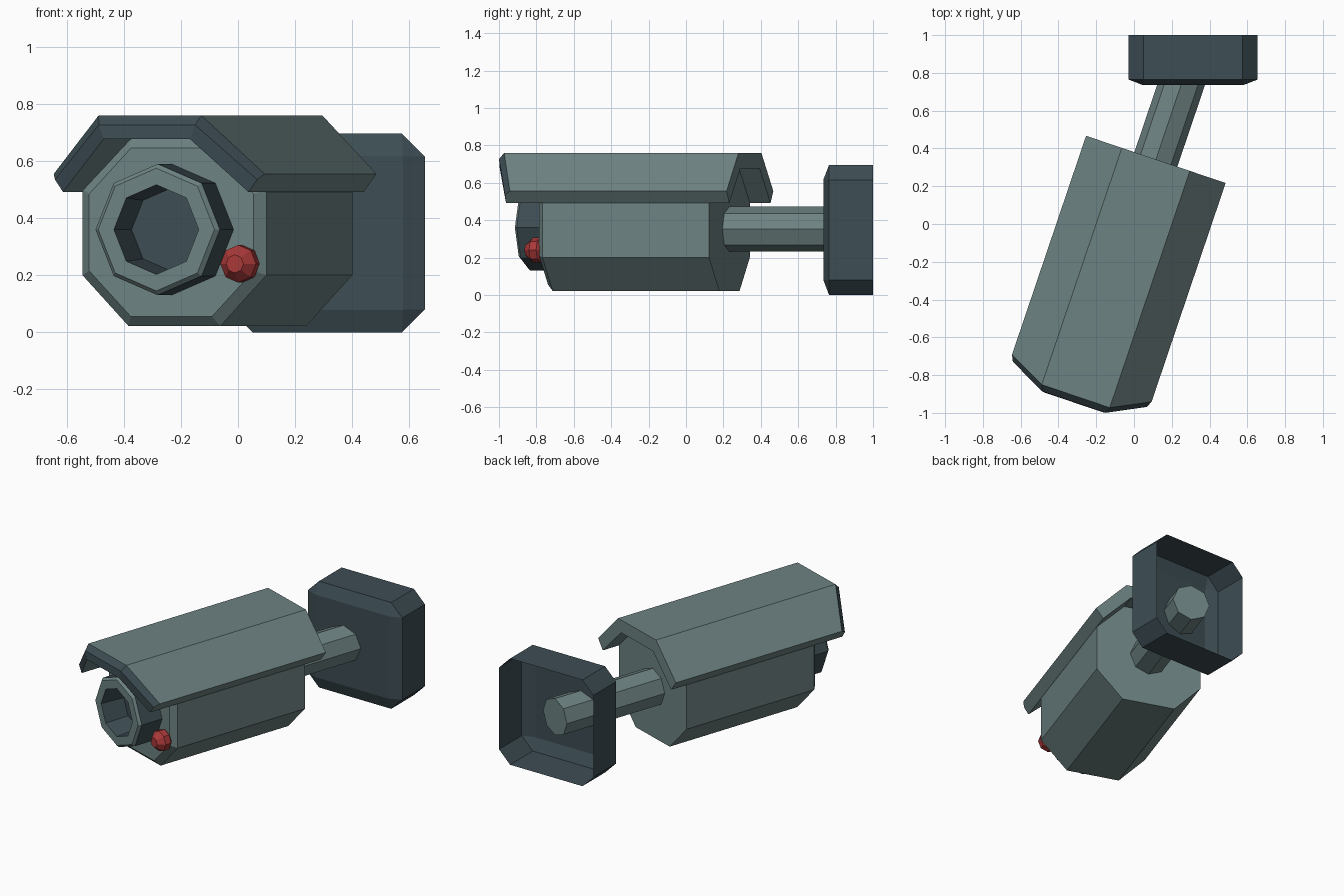
import bpy, bmesh, math

if "Cube" in bpy.data.objects:
    bpy.data.objects.remove(bpy.data.objects["Cube"])

TURN = math.radians(-18.7)   # camera is panned sideways on its mount


def material(name, rgb):
    m = bpy.data.materials.new(name)
    m.diffuse_color = (*rgb, 1)
    m.use_nodes = True
    m.node_tree.nodes["Principled BSDF"].inputs["Base Color"].default_value = m.diffuse_color
    return m


GREY = material("grey green shell", (0.155, 0.225, 0.225))
DARK = material("dark slate", (0.047, 0.075, 0.088))
RED = material("red light", (0.40, 0.040, 0.040))


def build(name, verts, faces, mats, face_mats=None, turn=TURN):
    me = bpy.data.meshes.new(name)
    me.from_pydata(verts, [], faces)
    for m in mats:
        me.materials.append(m)
    if face_mats:
        me.polygons.foreach_set("material_index", face_mats)
    bm = bmesh.new()
    bm.from_mesh(me)
    bmesh.ops.recalc_face_normals(bm, faces=bm.faces)
    bm.to_mesh(me)
    bm.free()
    ob = bpy.data.objects.new(name, me)
    ob.rotation_euler.z = turn
    bpy.context.collection.objects.link(ob)
    return ob


def loft(name, rings, mats, ring_mats=None, cap_start=True, cap_end=True, turn=TURN):
    """Skin closed rings of equal size; ring_mats gives one colour per band, the last for the end cap."""
    n = len(rings[0])
    verts = [p for r in rings for p in r]
    faces, fm = [], []
    ring_mats = ring_mats or [0] * len(rings)
    for k in range(len(rings) - 1):
        for i in range(n):
            j = (i + 1) % n
            faces.append((k * n + i, k * n + j, (k + 1) * n + j, (k + 1) * n + i))
            fm.append(ring_mats[k])
    if cap_start:
        faces.append(tuple(range(n)))
        fm.append(ring_mats[0])
    if cap_end:
        faces.append(tuple(range((len(rings) - 1) * n, len(rings) * n)))
        fm.append(ring_mats[-1])
    return build(name, verts, faces, mats, fm, turn)


def circle(r, y, cx, cz, n=8):
    return [(cx + r * math.sin(2 * math.pi * i / n), y, cz + r * math.cos(2 * math.pi * i / n))
            for i in range(n)]


def cut_rect(hw, hh, cut_x, cut_z, y, cx, cz):
    """Rectangle with chamfered corners, facing y."""
    q = [(hw, hh - cut_z), (hw - cut_x, hh)]
    pts = q + [(-x, z) for x, z in reversed(q)]
    pts += [(-x, -z) for x, z in pts]
    return [(cx + x, y, cz + z) for x, z in pts]


# Camera body: eight-sided box with a bevelled front
loft("camera_body", [cut_rect(0.34, 0.328, 0.17, 0.178, 0.245, 0, 0.35),
                     cut_rect(0.34, 0.328, 0.17, 0.178, -0.695, 0, 0.35),
                     cut_rect(0.304, 0.295, 0.154, 0.160, -0.728, 0, 0.35)], [GREY])


# Sun hood: folded sheet, raked front rim in the dark colour
def strip(top, low):
    (tu, ty, tz), (lu, ly, lz) = top, low
    return [(-lu, ly, lz), (-tu, ty, tz), (tu, ty, tz), (lu, ly, lz)]


B = 0.361
hood = (strip((0.19, B, 0.76), (0.39, B, 0.555))               # 0  back outer
        + strip((0.19, -0.962, 0.76), (0.39, -0.862, 0.555))   # 4  front outer
        + strip((0.178, -0.995, 0.727), (0.374, -0.896, 0.535))  # 8  front bevel
        + strip((0.16, -0.997, 0.677), (0.343, -0.90, 0.492))  # 12 front inner
        + strip((0.16, B, 0.677), (0.343, B, 0.492)))          # 16 back inner
faces, fm = [], []
for k in range(5):
    a, b = 4 * k, 4 * ((k + 1) % 5)
    for i in range(3):
        faces.append((a + i, a + i + 1, b + i + 1, b + i))
        fm.append(1 if k in (1, 2) else 0)
for e in (0, 3):                                               # side lips
    faces.append(tuple(4 * k + e for k in range(5)))
    fm.append(0)
build("sun_hood", hood, faces, [GREY, DARK], fm)

# Lens: barrel, pale front ring, recessed glass
loft("lens_barrel", [circle(r, y, 0, 0.36) for r, y in
                     [(0.23, -0.71), (0.23, -0.878), (0.215, -0.893), (0.157, -0.893), (0.145, -0.735)]],
     [GREY, DARK], [1, 0, 0, 1, 1], cap_start=False)

# Indicator light beside the lens
loft("indicator_light", [circle(r, y, 0.263, 0.24) for r, y in
                         [(0.045, -0.715), (0.066, -0.735), (0.066, -0.775), (0.032, -0.812)]], [RED])

# Arm from the body into the wall mount
loft("support_arm", [circle(0.12, y, 0, 0.352) for y in (0.23, 0.965)], [GREY])

# Wall mount: chamfered cover, open at the back
loft("wall_mount", [cut_rect(0.342, 0.348, 0.08, 0.08, 1.0, 0.313, 0.348),
                    cut_rect(0.342, 0.348, 0.08, 0.08, 0.765, 0.313, 0.348),
                    cut_rect(0.265, 0.27, 0.001, 0.001, 0.735, 0.313, 0.348)],
     [DARK], cap_start=False, turn=0)
